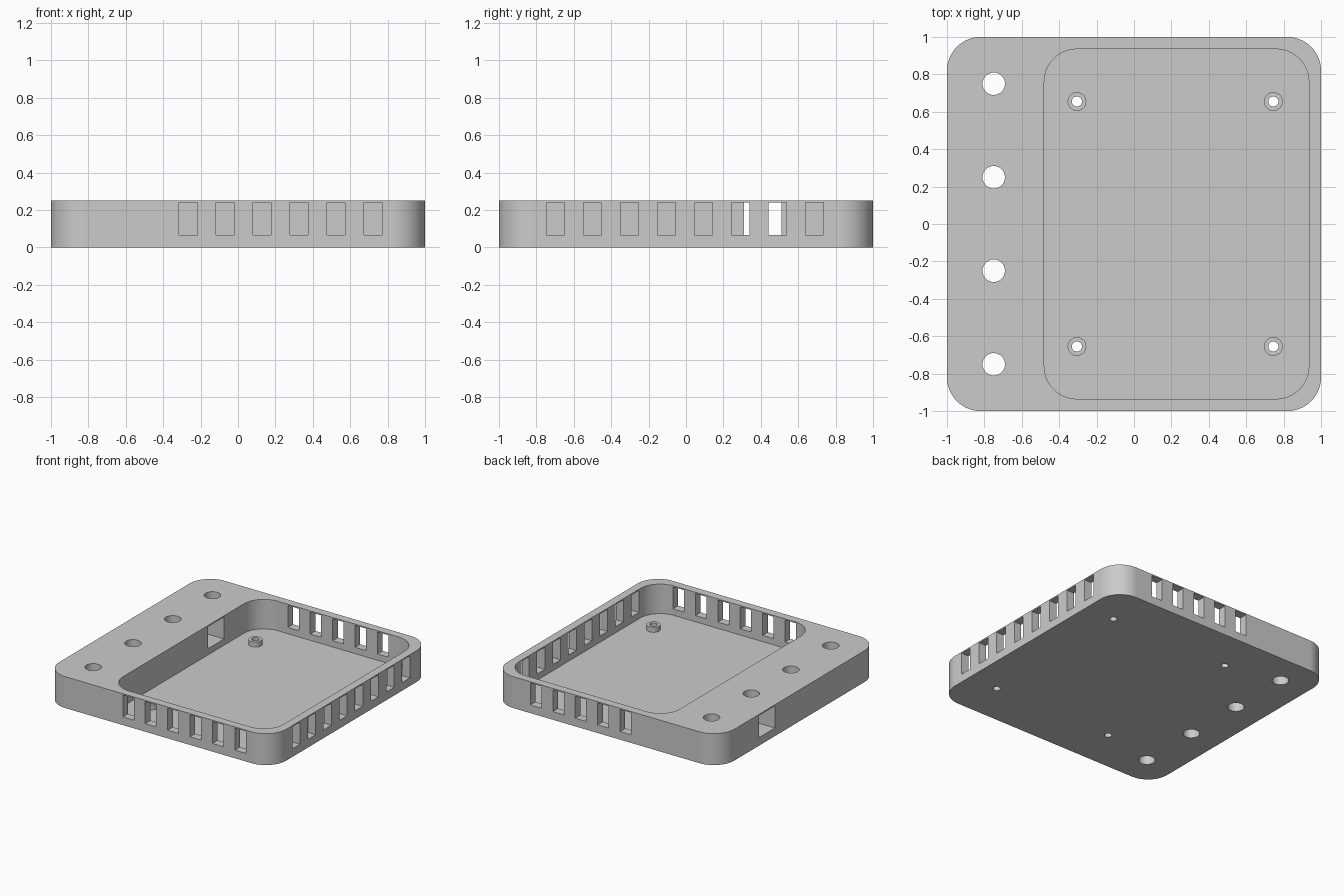
import bpy, bmesh, math
from mathutils import Matrix

default_cube = bpy.data.objects.get("Cube")
if default_cube:
    bpy.data.objects.remove(default_cube, do_unlink=True)

HEIGHT, FLOOR = 0.25, 0.015
SILL, LINTEL = 0.065, 0.24
WINDOW, PITCH = 0.097, 0.1975
WALL_INNER, CAVITY_LEFT = 0.935, -0.48
CAVITY_MID = (WALL_INNER + CAVITY_LEFT) / 2
POSTS = [(x, y) for x in (-0.305, 0.745) for y in (-0.655, 0.655)]

grey = bpy.data.materials.new("light grey")
grey.use_nodes = True
grey.diffuse_color = (0.6, 0.6, 0.6, 1)
grey.node_tree.nodes["Principled BSDF"].inputs["Base Color"].default_value = grey.diffuse_color


def finish(name, bm):
    """Turn a bmesh into a grey object."""
    bmesh.ops.recalc_face_normals(bm, faces=bm.faces)
    mesh = bpy.data.meshes.new(name)
    bm.to_mesh(mesh)
    bm.free()
    mesh.materials.append(grey)
    obj = bpy.data.objects.new(name, mesh)
    bpy.context.collection.objects.link(obj)
    return obj


def rounded_slab(name, x0, x1, y0, y1, z0, z1, radius, steps=14):
    """Extrude a rectangle with rounded corners."""
    bm = bmesh.new()
    corners = [(x1, y1, -1, -1), (x0, y1, 1, -1), (x0, y0, 1, 1), (x1, y0, -1, 1)]
    verts = []
    for quarter, (x, y, sx, sy) in enumerate(corners):
        for i in range(steps + 1):
            a = math.pi / 2 * (quarter + i / steps)
            verts.append(bm.verts.new((x + sx * radius + radius * math.cos(a),
                                       y + sy * radius + radius * math.sin(a), z0)))
    base = bm.faces.new(verts)
    top = bmesh.ops.extrude_face_region(bm, geom=[base])["geom"]
    bmesh.ops.translate(bm, vec=(0, 0, z1 - z0),
                        verts=[v for v in top if isinstance(v, bmesh.types.BMVert)])
    return finish(name, bm)


def add_box(bm, x0, x1, y0, y1, z0, z1):
    size = Matrix.Diagonal((x1 - x0, y1 - y0, z1 - z0, 1))
    middle = Matrix.Translation(((x0 + x1) / 2, (y0 + y1) / 2, (z0 + z1) / 2))
    bmesh.ops.create_cube(bm, size=1, matrix=middle @ size)


def add_cylinder(bm, x, y, z0, z1, radius, sides=40):
    bmesh.ops.create_cone(bm, cap_ends=True, segments=sides, radius1=radius, radius2=radius,
                          depth=z1 - z0, matrix=Matrix.Translation((x, y, (z0 + z1) / 2)))


def cut(obj, cutter):
    """Subtract the cutter and remove it."""
    cutter.hide_render = True
    mod = obj.modifiers.new("cut", 'BOOLEAN')
    mod.operation, mod.solver, mod.object = 'DIFFERENCE', 'EXACT', cutter
    bpy.context.view_layer.objects.active = obj
    bpy.ops.object.modifier_apply(modifier=mod.name)
    bpy.data.objects.remove(cutter, do_unlink=True)


def smooth(obj):
    bpy.ops.object.select_all(action='DESELECT')
    obj.select_set(True)
    bpy.context.view_layer.objects.active = obj
    bpy.ops.object.shade_smooth_by_angle(angle=math.radians(30))
    weighted = obj.modifiers.new("flat walls", 'WEIGHTED_NORMAL')
    weighted.keep_sharp = True


def row(count, middle):
    return [middle + (i - (count - 1) / 2) * PITCH for i in range(count)]


# Tray body with its open compartment
tray = rounded_slab("tray_body", -1, 1, -1, 1, 0, HEIGHT, 0.18)
cut(tray, rounded_slab("compartment_cutter", CAVITY_LEFT, WALL_INNER,
                       -WALL_INNER, WALL_INNER, FLOOR, HEIGHT + 0.1, 0.175))

# Ventilation windows and the cable channel
bm = bmesh.new()
half = WINDOW / 2
for x in row(6, CAVITY_MID):
    add_box(bm, x - half, x + half, -1.1, -0.88, SILL, LINTEL)
for x in row(5, CAVITY_MID):
    add_box(bm, x - half, x + half, 0.88, 1.1, SILL, LINTEL)
for y in row(8, -0.005):
    add_box(bm, 0.88, 1.1, y - half, y + half, SILL, LINTEL)
add_box(bm, -1.1, -0.4, 0.31, 0.51, SILL, LINTEL)

# Mounting holes and screw holes
for y in (-0.75, -0.25, 0.25, 0.75):
    add_cylinder(bm, -0.75, y, -0.1, HEIGHT + 0.1, 0.06)
for x, y in POSTS:
    add_cylinder(bm, x, y, -0.1, 0.1, 0.027)
cut(tray, finish("opening_cutter", bm))
smooth(tray)

# Hollow standoffs on the compartment floor
for i, (x, y) in enumerate(POSTS):
    bm = bmesh.new()
    add_cylinder(bm, x, y, FLOOR - 0.005, 0.055, 0.05)
    post = finish(f"standoff_{i + 1}", bm)
    bm = bmesh.new()
    add_cylinder(bm, x, y, -0.1, 0.1, 0.027)
    cut(post, finish("screw_cutter", bm))
    smooth(post)
